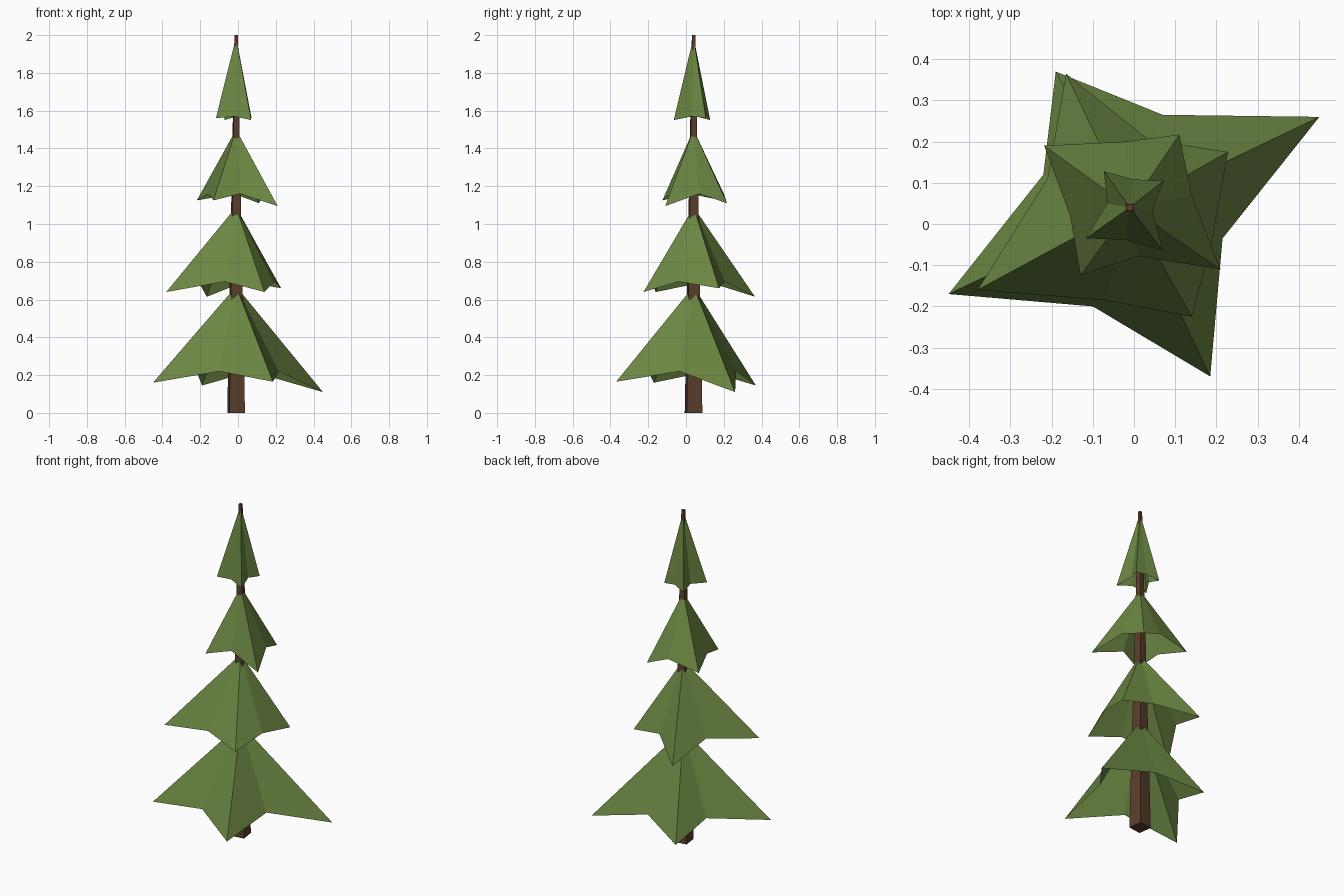
import bpy
import bmesh
from math import radians, sqrt
from mathutils import Matrix, Vector

default_cube = bpy.data.objects.get("Cube")
if default_cube:
    bpy.data.objects.remove(default_cube, do_unlink=True)

AXIS = Vector((-0.01, 0.04, 0))  # centre line of the trunk


def make_material(name, colour):
    material = bpy.data.materials.new(name)
    material.use_nodes = True
    material.diffuse_color = colour
    material.node_tree.nodes["Principled BSDF"].inputs["Base Color"].default_value = colour
    return material


def add_object(name, mesh_builder, material):
    mesh = bpy.data.meshes.new(name)
    mesh_builder.to_mesh(mesh)
    mesh_builder.free()
    mesh.materials.append(material)
    part = bpy.data.objects.new(name, mesh)
    bpy.context.collection.objects.link(part)
    return part


def add_trunk(name, bottom_side, top_side, height, turn, material):
    """Tapered square post, turned slightly about its axis."""
    bm = bmesh.new()
    bmesh.ops.create_cone(
        bm, cap_ends=True, segments=4, depth=height,
        radius1=bottom_side / sqrt(2), radius2=top_side / sqrt(2),
        matrix=Matrix.Translation(AXIS + Vector((0, 0, height / 2)))
        @ Matrix.Rotation(radians(45 + turn), 4, "Z"))
    return add_object(name, bm, material)


def add_skirt(name, apex_height, notch_height, tips, notches, material):
    """Open star-shaped cone: drooping tips alternate with raised notches."""
    bm = bmesh.new()
    apex = bm.verts.new(AXIS + Vector((0, 0, apex_height)))
    rim = []
    for tip, notch in zip(tips, notches):
        rim.append(bm.verts.new(tip))
        rim.append(bm.verts.new((*notch, notch_height)))
    for i, corner in enumerate(rim):
        bm.faces.new((apex, corner, rim[(i + 1) % len(rim)]))
    return add_object(name, bm, material)


bark = make_material("bark brown", (0.1, 0.048, 0.024, 1))
needles = make_material("needle green", (0.145, 0.235, 0.054, 1))

add_trunk("trunk", 0.083, 0.016, 2, 8, bark)

# Tips and notches run counterclockwise from the front left
add_skirt("bottom_branches", 0.67, 0.22,
          [(-0.45, -0.17, 0.16), (0.185, -0.37, 0.165), (0.45, 0.26, 0.11), (-0.19, 0.37, 0.145)],
          [(-0.1, -0.2), (0.215, -0.035), (0.07, 0.265), (-0.22, 0.12)], needles)
add_skirt("lower_branches", 1.09, 0.695,
          [(-0.38, -0.16, 0.64), (0.14, -0.225, 0.64), (0.228, 0.175, 0.66), (-0.165, 0.365, 0.615)],
          [(-0.07, -0.185), (0.19, -0.04), (0.035, 0.205), (-0.21, 0.11)], needles)
add_skirt("upper_branches", 1.5, 1.16,
          [(-0.13, -0.125, 1.125), (0.21, -0.11, 1.095), (0.11, 0.217, 1.11), (-0.218, 0.19, 1.125)],
          [(0.01, -0.078), (0.14, 0.07), (-0.02, 0.2), (-0.155, 0.02)], needles)
add_skirt("top_branches", 1.99, 1.57,
          [(-0.117, -0.035, 1.56), (0.07, -0.065, 1.55), (0.072, 0.105, 1.56), (-0.073, 0.128, 1.55)],
          [(-0.02, -0.038), (0.045, 0.033), (0, 0.108), (-0.065, 0.05)], needles)
